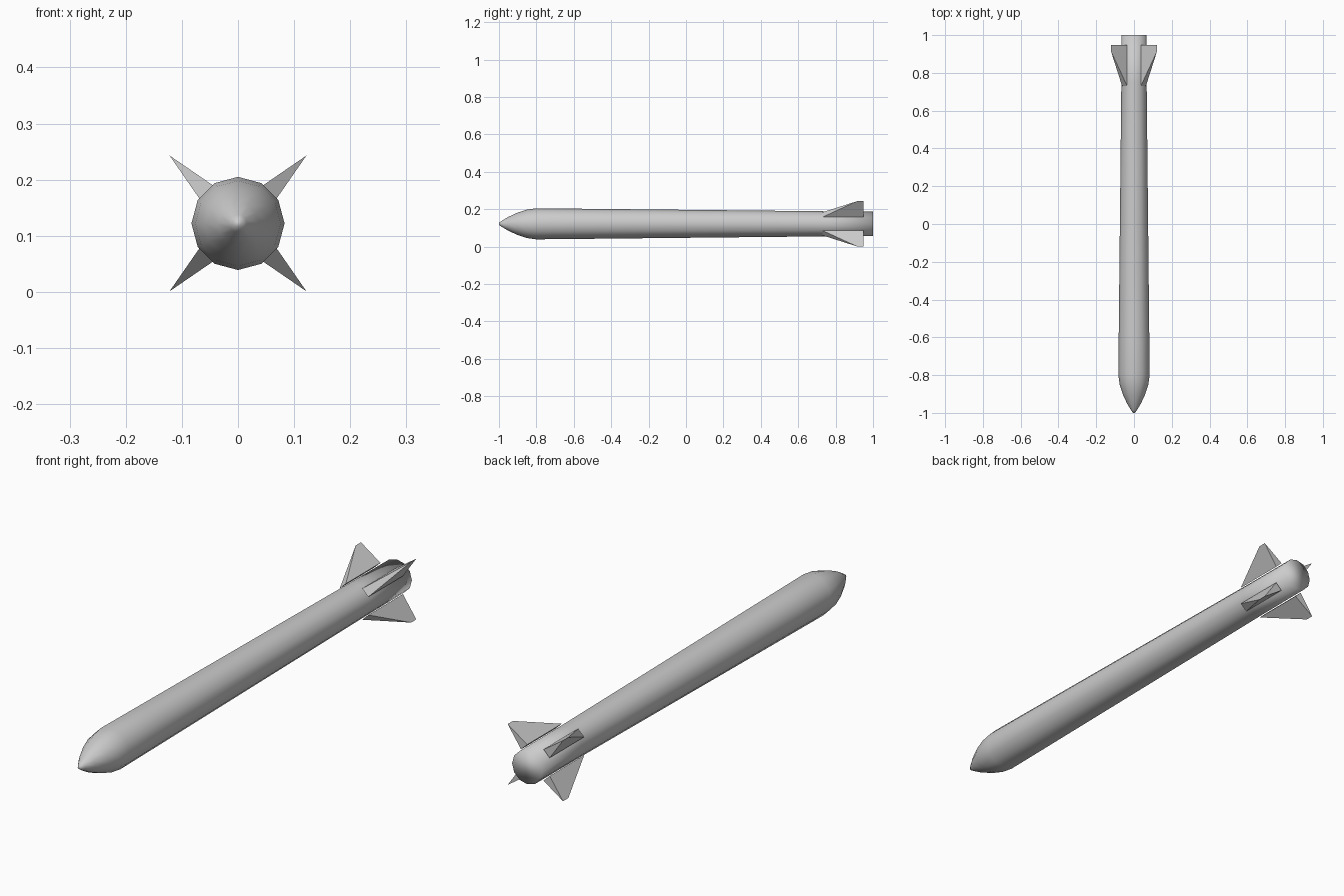
import bpy, bmesh
from math import sin, cos, pi

if "Cube" in bpy.data.objects:
    bpy.data.objects.remove(bpy.data.objects["Cube"])

AXIS_Z = 0.122
SIDES = 12


def make_object(name, bm, smooth):
    bmesh.ops.recalc_face_normals(bm, faces=bm.faces[:])
    for f in bm.faces:
        f.smooth = smooth
    mesh = bpy.data.meshes.new(name)
    bm.to_mesh(mesh)
    bm.free()
    obj = bpy.data.objects.new(name, mesh)
    obj.location.z = AXIS_Z
    bpy.context.collection.objects.link(obj)
    return obj


# Body: 12-sided profile (y, radius) lofted from nose tip to flat tail
profile = [(-1.0, 0.006), (-0.985, 0.016), (-0.95, 0.037), (-0.90, 0.060),
           (-0.85, 0.076), (-0.80, 0.083), (-0.60, 0.081),
           (0.75, 0.067), (1.0, 0.066)]
bm = bmesh.new()
rings = [[bm.verts.new((r * sin(2 * pi * i / SIDES), y, r * cos(2 * pi * i / SIDES)))
          for i in range(SIDES)] for y, r in profile]
for a, b in zip(rings, rings[1:]):
    for i in range(SIDES):
        j = (i + 1) % SIDES
        bm.faces.new((a[i], a[j], b[j], b[i]))
bm.faces.new(rings[0])
bm.faces.new(rings[-1])
make_object("body", bm, True)

# Tail fins: wedges with a wide root narrowing to a sharp tip edge
for side, sx in (("right", 1), ("left", -1)):
    for level, sz in (("upper", 1), ("lower", -1)):
        bm = bmesh.new()
        front, back = [[bm.verts.new((sx * x, y, sz * z)) for x, y, z in (
            (0.063, root_y, 0.036), (0.036, root_y, 0.062), (0.122, tip_y, 0.121))]
            for root_y, tip_y in ((0.73, 0.915), (0.948, 0.948))]
        bm.faces.new(front)
        bm.faces.new(back)
        for i in range(3):
            j = (i + 1) % 3
            bm.faces.new((front[i], front[j], back[j], back[i]))
        make_object(f"{level}_{side}_fin", bm, False)
